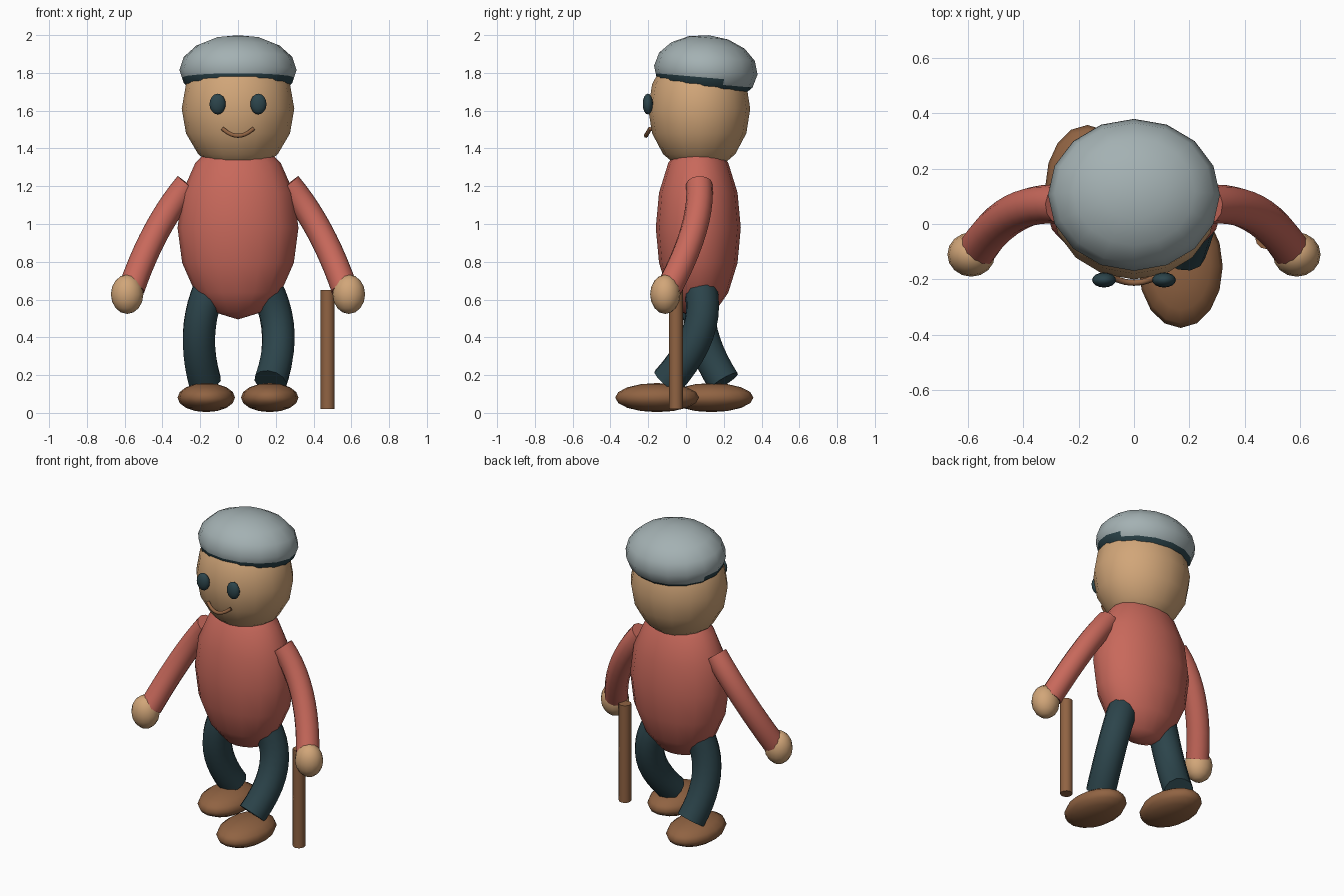
import bpy, bmesh, math
from mathutils import Vector, Matrix

if "Cube" in bpy.data.objects:
    bpy.data.objects.remove(bpy.data.objects["Cube"])


def material(name, rgb):
    m = bpy.data.materials.new(name)
    m.diffuse_color = (*rgb, 1)
    m.use_nodes = True
    m.node_tree.nodes["Principled BSDF"].inputs["Base Color"].default_value = m.diffuse_color
    return m


GRAY = material("cap_gray", (0.37, 0.44, 0.45))
SKIN = material("skin_tan", (0.64, 0.38, 0.19))
RED = material("sweater_red", (0.58, 0.14, 0.105))
TEAL = material("dark_teal", (0.025, 0.058, 0.07))
BROWN = material("leather_brown", (0.28, 0.125, 0.055))


def smooth(ob, angle=50):
    bpy.ops.object.select_all(action='DESELECT')
    ob.select_set(True)
    bpy.context.view_layer.objects.active = ob
    bpy.ops.object.shade_smooth_by_angle(angle=math.radians(angle))


def ellipsoid(name, loc, radii, mat, rot=(0, 0, 0), segs=16, rings=8):
    bm = bmesh.new()
    bmesh.ops.create_uvsphere(bm, u_segments=segs, v_segments=rings, radius=1)
    bmesh.ops.scale(bm, vec=radii, verts=bm.verts)
    me = bpy.data.meshes.new(name)
    bm.to_mesh(me)
    bm.free()
    me.materials.append(mat)
    ob = bpy.data.objects.new(name, me)
    ob.location, ob.rotation_euler = loc, rot
    bpy.context.collection.objects.link(ob)
    smooth(ob, 80)
    return ob


def tube(name, start, mid, end, radius, mat, steps=10, res=4):
    """Capped round tube bending from start through mid to end."""
    a, m, b = Vector(start), Vector(mid), Vector(end)
    c = 2 * m - (a + b) / 2
    cu = bpy.data.curves.new(name, 'CURVE')
    cu.dimensions = '3D'
    cu.bevel_depth, cu.bevel_resolution, cu.use_fill_caps = radius, res, True
    sp = cu.splines.new('POLY')
    sp.points.add(steps)
    for i, p in enumerate(sp.points):
        t = i / steps
        p.co = (*((1 - t) ** 2 * a + 2 * t * (1 - t) * c + t * t * b), 1)
    ob = bpy.data.objects.new(name, cu)
    bpy.context.collection.objects.link(ob)
    bpy.ops.object.select_all(action='DESELECT')
    ob.select_set(True)
    bpy.context.view_layer.objects.active = ob
    bpy.ops.object.convert(target='MESH')
    ob = bpy.context.view_layer.objects.active
    ob.name = name
    ob.data.materials.clear()
    ob.data.materials.append(mat)
    # weld cap edges
    bm = bmesh.new()
    bm.from_mesh(ob.data)
    bmesh.ops.remove_doubles(bm, verts=bm.verts, dist=0.0005)
    bmesh.ops.recalc_face_normals(bm, faces=bm.faces)
    bm.to_mesh(ob.data)
    bm.free()
    smooth(ob)
    return ob


# Torso and head
ellipsoid("torso", (0, 0.065, 0.98), (0.32, 0.225, 0.485), RED)
ellipsoid("head", (0, 0.07, 1.61), (0.298, 0.27, 0.34), SKIN)

# Cap, tipped back, with a dark lower band that is thinner behind
cap = ellipsoid("cap", (0, 0.105, 1.815), (0.31, 0.275, 0.185), GRAY,
                rot=(math.radians(-5), 0, 0))
cap.data.materials.append(TEAL)
bm = bmesh.new()
bm.from_mesh(cap.data)
bmesh.ops.bisect_plane(bm, geom=bm.verts[:] + bm.edges[:] + bm.faces[:],
                       plane_co=(0, 0, -0.04), plane_no=(0, 0, 1))
for f in bm.faces:
    c = f.calc_center_median()
    limit = -0.07 if c.y > 0.1 else -0.04
    f.material_index = 1 if c.z < limit else 0
bm.to_mesh(cap.data)
bm.free()

# Face
tube("mouth", (-0.082, -0.19, 1.505), (0, -0.212, 1.467), (0.082, -0.19, 1.505),
     0.011, BROWN, res=2)

# Mirrored eyes, arms and hands
for side, s in (("left", -1), ("right", 1)):
    ellipsoid(side + "_eye", (s * 0.108, -0.202, 1.635), (0.043, 0.027, 0.055), TEAL)
    tube(side + "_arm", (s * 0.265, 0.07, 1.21), (s * 0.43, 0.04, 0.965),
         (s * 0.563, -0.09, 0.66), 0.07, RED)
    ellipsoid(side + "_hand", (s * 0.587, -0.11, 0.628), (0.086, 0.08, 0.104), SKIN)

# Striding legs and shoes
tube("right_leg", (0.15, 0.075, 0.66), (0.213, 0.062, 0.42), (0.172, -0.1, 0.165),
     0.088, TEAL)
tube("left_leg", (-0.15, 0.075, 0.66), (-0.206, 0.085, 0.42), (-0.175, 0.2, 0.165),
     0.088, TEAL)
ellipsoid("right_shoe", (0.168, -0.153, 0.081), (0.152, 0.222, 0.077), BROWN)
ellipsoid("left_shoe", (-0.168, 0.135, 0.081), (0.152, 0.222, 0.077), BROWN)

# Walking cane
tube("cane", (0.475, -0.053, 0.02), (0.475, -0.053, 0.335), (0.475, -0.053, 0.65),
     0.037, BROWN, steps=2)
